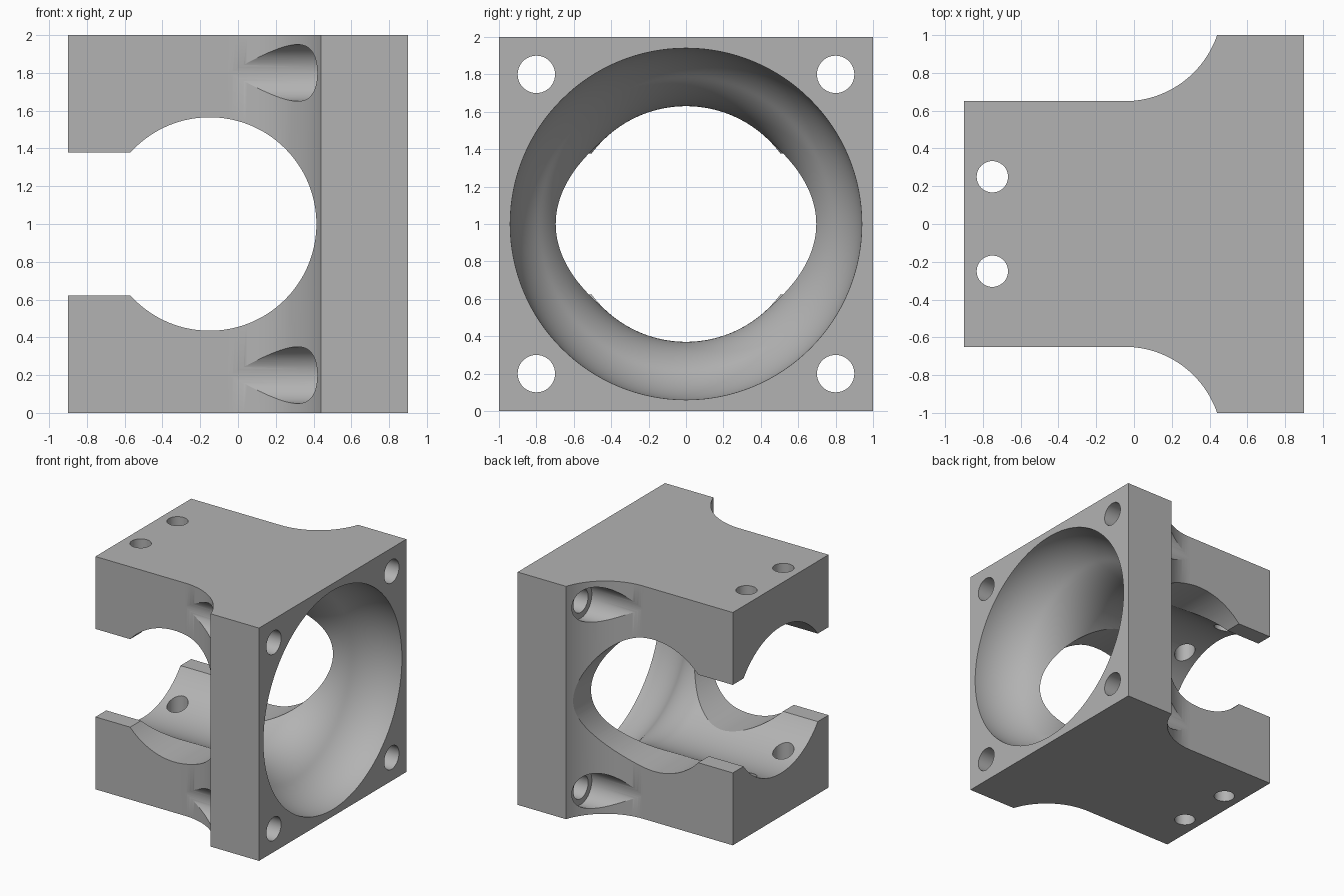
import bpy, bmesh, math
from mathutils import Matrix, Vector

cube = bpy.data.objects.get("Cube")
if cube:
    bpy.data.objects.remove(cube, do_unlink=True)

grey = bpy.data.materials.new("plain_grey")
grey.use_nodes = True
COLOUR = (0.45, 0.45, 0.45, 1)
grey.diffuse_color = COLOUR
grey.node_tree.nodes["Principled BSDF"].inputs["Base Color"].default_value = COLOUR

R = 0.518  # shared radius of the flank sweep and the bell curves


def add_object(name, bm):
    bmesh.ops.recalc_face_normals(bm, faces=bm.faces)
    mesh = bpy.data.meshes.new(name)
    bm.to_mesh(mesh)
    bm.free()
    mesh.materials.append(grey)
    obj = bpy.data.objects.new(name, mesh)
    bpy.context.collection.objects.link(obj)
    return obj


def cylinder(name, start, end, radius, segments=64):
    start, end = Vector(start), Vector(end)
    axis = end - start
    bm = bmesh.new()
    bmesh.ops.create_cone(
        bm, cap_ends=True, segments=segments, radius1=radius, radius2=radius,
        depth=axis.length,
        matrix=Matrix.Translation((start + end) / 2)
        @ axis.to_track_quat('Z', 'Y').to_matrix().to_4x4())
    return add_object(name, bm)


# Body: waisted outline with swept flanks, extruded upward
def make_body():
    side = [(-0.9, 0.65)]
    end_angle = math.asin(0.49 / R)
    for i in range(33):
        a = end_angle * i / 32
        side.append((-0.05 + R * math.sin(a), 0.65 + R * (1 - math.cos(a))))
    side[-1] = (0.44, 1)
    side.append((0.9, 1))
    outline = side + [(x, -y) for x, y in reversed(side)]
    bm = bmesh.new()
    face = bm.faces.new([bm.verts.new((x, y, 0)) for x, y in outline])
    top = bmesh.ops.extrude_face_region(bm, geom=[face])
    bmesh.ops.translate(bm, vec=(0, 0, 2),
                        verts=[v for v in top["geom"] if isinstance(v, bmesh.types.BMVert)])
    return add_object("bracket_body", bm)


# Main bore: straight tube opening through an S-curve into a wide bell
def make_bore():
    bore, rim = 0.63, 0.94
    turn = math.acos(1 - (rim - bore) / (2 * R))
    start = 0.9 - 2 * R * math.sin(turn)
    steps = [turn * i / 20 for i in range(21)]
    profile = [(-1.1, 0), (-1.1, bore)]
    profile += [(start + R * math.sin(a), bore + R * (1 - math.cos(a))) for a in steps]
    profile += [(0.9 - R * math.sin(a), rim - R * (1 - math.cos(a)))
                for a in reversed(steps[:-1])]
    profile += [(1.1, rim), (1.1, 0)]
    bm = bmesh.new()
    verts = [bm.verts.new((x, 0, 1 + r)) for x, r in profile]
    edges = [bm.edges.new(pair) for pair in zip(verts, verts[1:])]
    bmesh.ops.spin(bm, geom=verts + edges, cent=(0, 0, 1), axis=(1, 0, 0),
                   angle=math.tau, steps=128, use_duplicate=False)
    bmesh.ops.remove_doubles(bm, verts=bm.verts, dist=1e-5)
    return add_object("bore_cutter", bm)


body = make_body()
cutters = [make_bore()]

# Cross hole and open slot at the clamp end
cutters.append(cylinder("cross_hole_cutter", (-0.15, -1.2, 1), (-0.15, 1.2, 1), 0.565, 128))
slot = bmesh.new()
bmesh.ops.create_cube(slot, size=1, matrix=Matrix.Translation((-0.75, 0, 1))
                      @ Matrix.Diagonal((0.8, 2.4, 0.756, 1)))
cutters.append(add_object("slot_cutter", slot))

# Corner bolt holes with screw-head pockets, and clamp pin holes
for y in (-0.8, 0.8):
    for z in (0.2, 1.8):
        cutters.append(cylinder("bolt_hole_cutter", (0.2, y, z), (1.1, y, z), 0.1, 48))
        cutters.append(cylinder("pocket_cutter", (-0.3, y, z), (0.44, y, z), 0.15, 64))
for y in (-0.25, 0.25):
    cutters.append(cylinder("pin_hole_cutter", (-0.75, y, -0.1), (-0.75, y, 2.1), 0.083, 48))

# Cut everything, then bake the result
for cutter in cutters:
    cut = body.modifiers.new(cutter.name, 'BOOLEAN')
    cut.operation = 'DIFFERENCE'
    cut.solver = 'EXACT'
    cut.object = cutter
    cutter.hide_render = True
bpy.context.view_layer.update()
graph = bpy.context.evaluated_depsgraph_get()
baked = bpy.data.meshes.new_from_object(body.evaluated_get(graph))
body.modifiers.clear()
body.data = baked
for cutter in cutters:
    bpy.data.objects.remove(cutter, do_unlink=True)

# Smooth curved walls, crisp machined edges
bpy.ops.object.select_all(action='DESELECT')
body.select_set(True)
bpy.context.view_layer.objects.active = body
bpy.ops.object.shade_smooth_by_angle(angle=math.radians(20))
weighted = body.modifiers.new("weighted_normals", 'WEIGHTED_NORMAL')
weighted.keep_sharp = True
